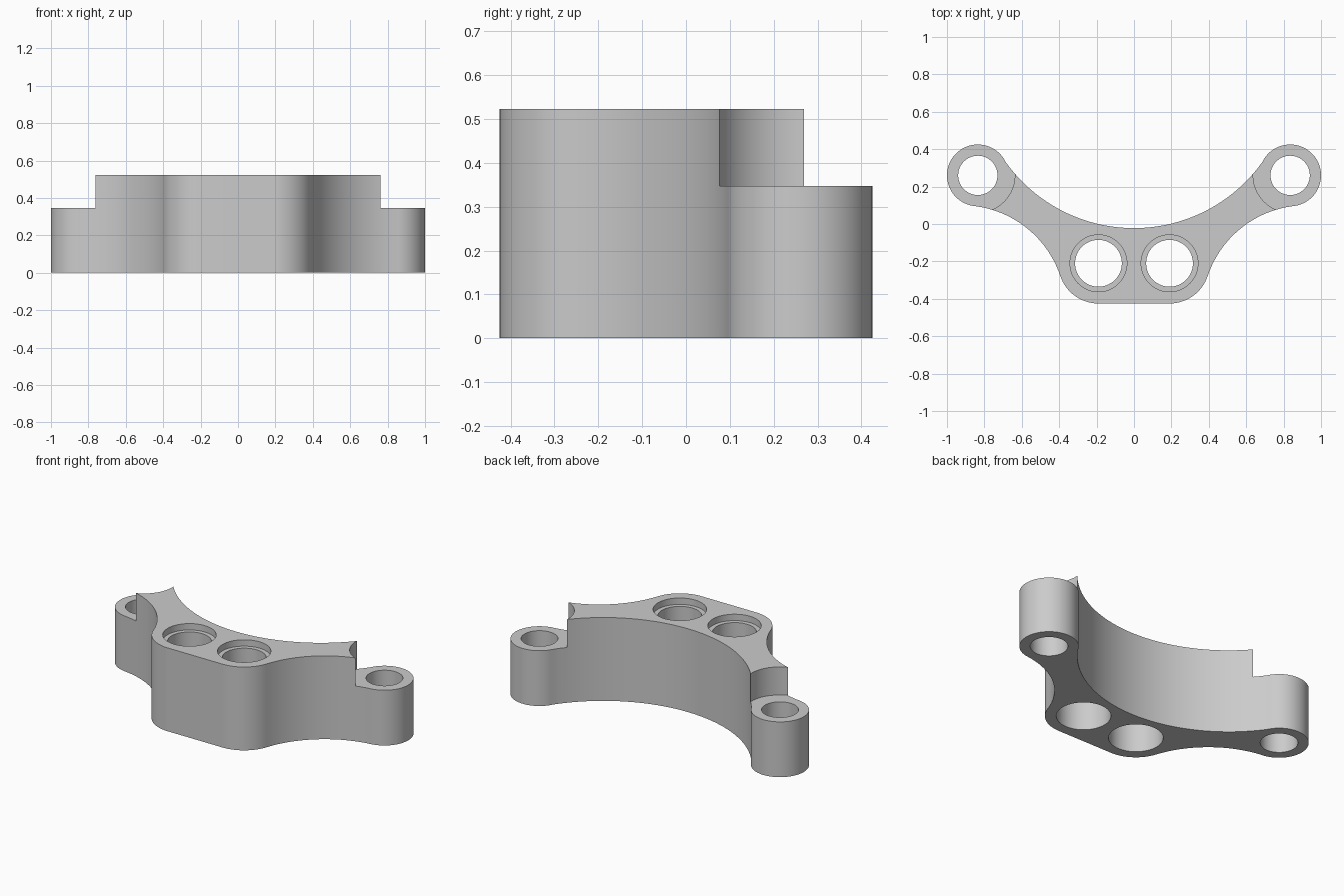
import bpy, bmesh, math
from mathutils import Vector

if "Cube" in bpy.data.objects:
    bpy.data.objects.remove(bpy.data.objects["Cube"], do_unlink=True)

HEIGHT, LEDGE = 0.523, 0.347
LUG, LUG_R = Vector((0.835, 0.26)), 0.165
BOSS, BOSS_R = Vector((0.19, -0.21)), 0.215
INNER, INNER_R = Vector((0, 0.821)), 0.843
WAIST_R = 0.555

grey = bpy.data.materials.new("plain grey")
grey.use_nodes = True
grey.diffuse_color = (0.6, 0.6, 0.6, 1)
grey.node_tree.nodes["Principled BSDF"].inputs["Base Color"].default_value = grey.diffuse_color


def heading(a, b):
    return math.atan2(b.y - a.y, b.x - a.x)


def arc(centre, radius, start, end, steps):
    angles = [start + (end - start) * i / steps for i in range(steps + 1)]
    return [centre + radius * Vector((math.cos(a), math.sin(a))) for a in angles]


def touching_centre(a, ra, b, rb):
    """Point at distance ra from a and rb from b, on the outer side."""
    gap = b - a
    d = gap.length
    along = (ra * ra - rb * rb + d * d) / (2 * d)
    side = Vector((gap.y, -gap.x)) / d
    return a + gap * along / d + side * math.sqrt(ra * ra - along * along)


def cylinder(name, centre, radius, bottom, top):
    bpy.ops.mesh.primitive_cylinder_add(
        vertices=96, radius=radius, depth=top - bottom,
        location=(centre.x, centre.y, (bottom + top) / 2))
    obj = bpy.context.object
    obj.name = name
    obj.hide_render = True
    return obj


# Half outline made of tangent arcs: boss corner, waist, lug, inner curve
waist = touching_centre(BOSS, BOSS_R + WAIST_R, LUG, LUG_R + WAIST_R)
half = arc(BOSS, BOSS_R, -math.pi / 2, heading(BOSS, waist) % (2 * math.pi)
           if heading(BOSS, waist) < -math.pi / 2 else heading(BOSS, waist), 24)
half += arc(waist, WAIST_R, heading(waist, BOSS) % (2 * math.pi),
            heading(waist, LUG) % (2 * math.pi), 24)[1:]
half += arc(LUG, LUG_R, heading(LUG, waist), heading(LUG, INNER), 48)[1:]
half += arc(INNER, INNER_R, heading(INNER, LUG), -math.pi / 2, 32)[1:]
outline = half + [Vector((-p.x, p.y)) for p in reversed(half[:-1])]

# Solid bracket body
bm = bmesh.new()
face = bm.faces.new([bm.verts.new((p.x, p.y, 0)) for p in outline])
grown = bmesh.ops.extrude_face_region(bm, geom=[face])
bmesh.ops.translate(bm, vec=(0, 0, HEIGHT),
                    verts=[v for v in grown["geom"] if isinstance(v, bmesh.types.BMVert)])
bmesh.ops.recalc_face_normals(bm, faces=bm.faces)
mesh = bpy.data.meshes.new("bracket")
bm.to_mesh(mesh)
bm.free()
bracket = bpy.data.objects.new("bracket", mesh)
bpy.context.collection.objects.link(bracket)
mesh.materials.append(grey)

# Lug ledges and holes, boss holes with a wide bore at both ends
cutters = []
for side in (-1, 1):
    lug, boss = Vector((side * LUG.x, LUG.y)), Vector((side * BOSS.x, BOSS.y))
    cutters += [
        cylinder("ledge_cutter", lug, 0.198, LEDGE, 1),
        cylinder("lug_hole_cutter", lug, 0.105, -1, 1),
        cylinder("boss_hole_cutter", boss, 0.125, -1, 1),
        cylinder("top_bore_cutter", boss, 0.152, HEIGHT - 0.04, 1),
        cylinder("bottom_bore_cutter", boss, 0.152, -1, 0.3)]

bpy.ops.object.select_all(action="DESELECT")
bpy.context.view_layer.objects.active = bracket
bracket.select_set(True)
for cutter in cutters:
    mod = bracket.modifiers.new("cut", "BOOLEAN")
    mod.operation, mod.solver, mod.object = "DIFFERENCE", "EXACT", cutter
    bpy.ops.object.modifier_apply(modifier=mod.name)
    bpy.data.objects.remove(cutter, do_unlink=True)

bpy.ops.object.shade_smooth_by_angle(angle=math.radians(30))
